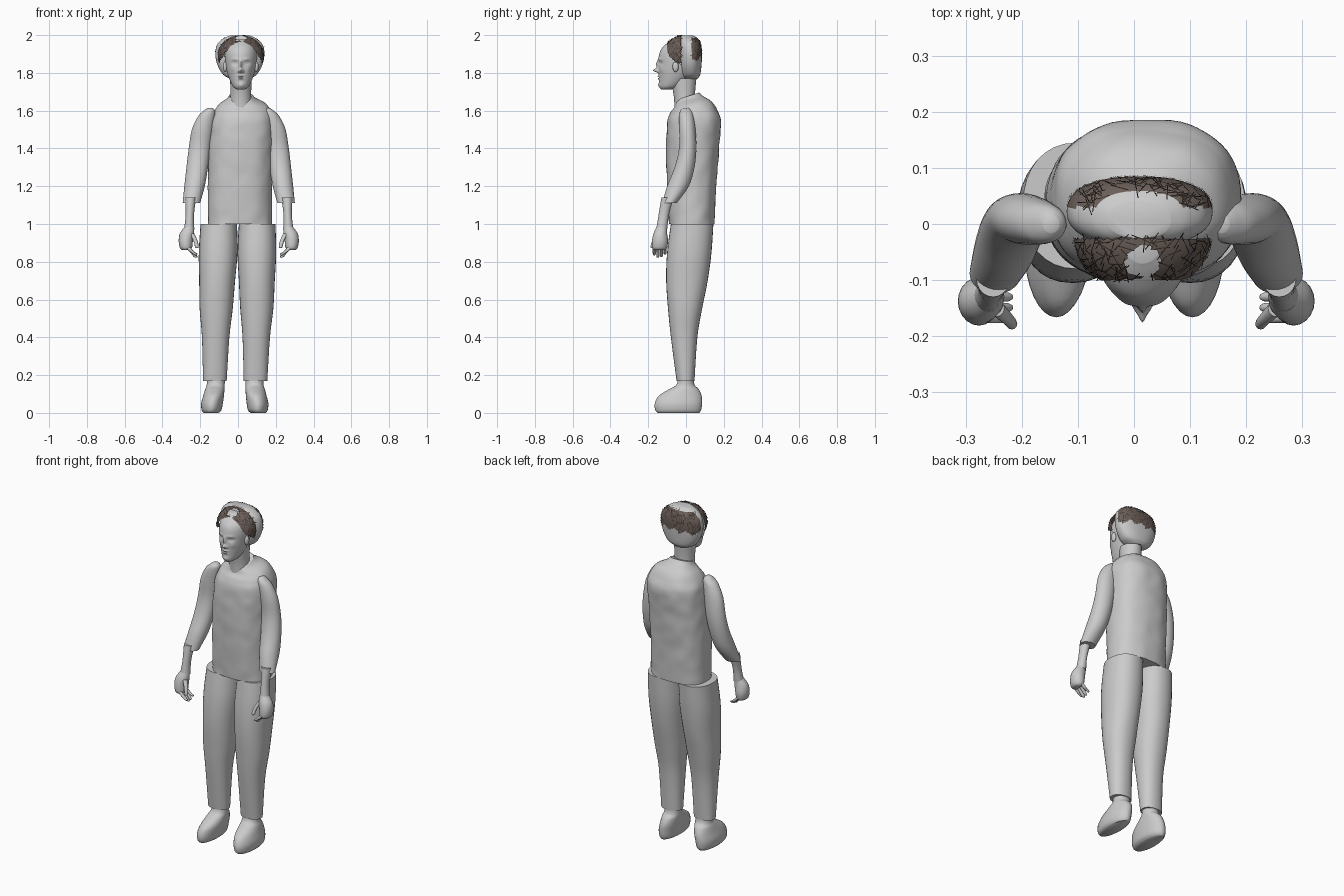
import bpy, bmesh, math, random
from mathutils import Vector, noise

random.seed(4)
if "Cube" in bpy.data.objects:
    bpy.data.objects.remove(bpy.data.objects["Cube"])


def material(name, colour):
    mat = bpy.data.materials.new(name)
    mat.use_nodes = True
    mat.diffuse_color = (*colour, 1)
    bsdf = next(n for n in mat.node_tree.nodes if n.type == "BSDF_PRINCIPLED")
    bsdf.inputs["Base Color"].default_value = (*colour, 1)
    bsdf.inputs["Roughness"].default_value = 0.7
    return mat


PLAIN = material("light grey", (0.6, 0.6, 0.6))
BROWN = material("dark brown", (0.15, 0.115, 0.1))
STRAND = material("near black brown", (0.04, 0.03, 0.025))


def finish(name, bm, mats, angle=50):
    bmesh.ops.recalc_face_normals(bm, faces=bm.faces)
    mesh = bpy.data.meshes.new(name)
    bm.to_mesh(mesh)
    bm.free()
    for mat in mats:
        mesh.materials.append(mat)
    mesh.polygons.foreach_set("use_smooth", [True] * len(mesh.polygons))
    mesh.set_sharp_from_angle(angle=math.radians(angle))
    obj = bpy.data.objects.new(name, mesh)
    bpy.context.collection.objects.link(obj)
    return obj


def spline(keys, steps):
    """Catmull-Rom interpolation through the key sections."""
    out = []
    for i in range(len(keys) - 1):
        a, b, c, d = (keys[min(max(i + k, 0), len(keys) - 1)] for k in (-1, 0, 1, 2))
        for s in range(steps):
            t = s / steps
            out.append([q + t / 2 * (r - p + t * (2 * p - 5 * q + 4 * r - w
                        + t * (3 * (q - r) + w - p)))
                        for p, q, r, w in zip(a, b, c, d)])
    return out + [list(keys[-1])]


def loft(name, keys, sides=32, steps=4, power=2.0, warp=None, mats=(PLAIN,)):
    """Skin horizontal sections given as (z, x min, x max, y front, y back)."""
    bm = bmesh.new()
    rings = []
    for z, x0, x1, y0, y1 in spline(keys, steps):
        ring = []
        for k in range(sides):
            c, s = (f(math.tau * k / sides) for f in (math.cos, math.sin))
            u = math.copysign(abs(c) ** (2 / power), c)
            v = math.copysign(abs(s) ** (2 / power), s)
            p = Vector(((x0 + x1 + (x1 - x0) * u) / 2, (y0 + y1 + (y1 - y0) * v) / 2, z))
            ring.append(bm.verts.new(warp(p) if warp else p))
        rings.append(ring)
    for low, high in zip(rings, rings[1:]):
        for k in range(sides):
            n = (k + 1) % sides
            bm.faces.new((low[k], low[n], high[n], high[k]))
    bm.faces.new(rings[0])
    bm.faces.new(rings[-1])
    return finish(name, bm, mats)


def pair(name, keys, axis, **options):
    """Build a limb part on both sides of a (possibly leaning) middle line."""
    for side, sign in (("left", 1), ("right", -1)):
        loft(f"{side}_{name}", keys,
             warp=lambda p, s=sign: Vector((axis(p.z) + s * p.x, p.y, p.z)), **options)


# Shirt: gently wrinkled, neckline lower at the front
def wrinkle(p):
    rise = max(0, p.z - 1.6) * 4 * (p.y - 0.02)
    bump = noise.noise(p * 16) * 0.004
    mid = Vector((0.01, 0.035, p.z))
    return p + (p - mid).normalized() * bump + Vector((0, 0, rise))


loft("shirt", [
    (1.0, -.16, .18, -.09, .15), (1.2, -.16, .18, -.1, .16),
    (1.4, -.155, .185, -.105, .175), (1.53, -.145, .19, -.1, .185),
    (1.585, -.13, .18, -.085, .175), (1.63, -.1, .15, -.06, .14),
    (1.66, -.06, .1, -.052, .09), (1.68, -.045, .08, -.045, .07),
], sides=64, steps=8, power=2.4, warp=wrinkle)

# Trousers and shoes lean slightly to one side
lean = lambda z: -0.018 * (1 - z)
pair("trouser_leg", [
    (.17, .045, .17, -.05, .045), (.4, .035, .18, -.08, .06),
    (.55, .02, .195, -.095, .085), (.7, .01, .2, -.105, .115),
    (.85, 0, .205, -.1, .135), (1.0, .005, .198, -.08, .145),
], lean, power=2.2)
pair("shoe", [
    (0, .085, .165, -.15, .07), (.015, .07, .175, -.163, .08),
    (.05, .063, .178, -.165, .085), (.09, .058, .168, -.145, .083),
    (.125, .056, .158, -.09, .068), (.15, .055, .15, -.05, .045),
    (.2, .055, .15, -.04, .04),
], lean)

# Arms
shift = lambda z: 0.004
pair("sleeve", [
    (1.11, .205, .297, -.125, -.05), (1.2, .18, .288, -.1, .015),
    (1.3, .163, .277, -.06, .045), (1.4, .15, .265, -.037, .055),
    (1.5, .135, .248, -.037, .05), (1.57, .125, .215, -.036, .04),
    (1.6, .126, .185, -.03, .03), (1.615, .138, .165, -.015, .015),
], shift)
pair("forearm", [
    (.97, .235, .29, -.158, -.1), (1.05, .237, .281, -.145, -.09),
    (1.14, .225, .285, -.13, -.065),
], shift, sides=20)
pair("palm", [
    (.862, .262, .3, -.17, -.11), (.875, .247, .312, -.18, -.1),
    (.91, .243, .318, -.18, -.095), (.95, .236, .312, -.172, -.1),
    (.985, .238, .287, -.156, -.103),
], shift, sides=20)

# Curled fingers and thumb
for i, drop in enumerate((0.012, 0, 0.004, 0.016)):
    y = -.168 + i * .019
    pair(f"finger_{i + 1}", [
        (.822 + drop, .222, .232, y - .004, y + .004),
        (.828 + drop, .22, .24, y - .008, y + .008),
        (.855, .238, .262, y - .009, y + .009),
        (.885, .265, .295, y - .009, y + .009),
    ], shift, sides=10)
pair("thumb", [
    (.872, .216, .226, -.184, -.174), (.88, .212, .232, -.188, -.168),
    (.91, .218, .24, -.18, -.158), (.95, .235, .262, -.165, -.135),
], shift, sides=12)

# Neck
MID = 0.015
loft("neck", [
    (1.58, MID - .06, MID + .06, -.06, .055), (1.68, MID - .055, MID + .055, -.065, .048),
    (1.77, MID - .057, MID + .057, -.085, .055),
])

# Head with modelled features: (offset from middle, z, width, height, push forward)
FEATURES = [
    (0, 1.813, .010, .010, .030), (0, 1.845, .008, .022, .013),
    (.013, 1.808, .006, .006, .008), (.032, 1.852, .015, .009, -.011),
    (.032, 1.852, .009, .005, .006), (.030, 1.872, .018, .006, .004),
    (0, 1.783, .018, .004, .007), (0, 1.769, .015, .004, .007),
    (0, 1.776, .022, .002, -.003), (0, 1.735, .018, .012, .006),
    (.042, 1.82, .014, .016, .004),
]


def sculpt(p):
    push = 0
    if p.y < -.03:
        for dx, z, w, h, amount in FEATURES:
            d = (abs(p.x - MID) - dx) / w
            push += amount * math.exp(-d * d - ((p.z - z) / h) ** 2)
    return p - Vector((0, push * min(1, (-.03 - p.y) / .06), 0))


HEAD = [(1.712, .02, -.13, -.08), (1.728, .042, -.14, -.03), (1.77, .062, -.143, .02),
        (1.82, .077, -.145, .055), (1.88, .085, -.145, .068), (1.925, .082, -.132, .066),
        (1.958, .066, -.1, .05), (1.978, .035, -.07, .02)]
loft("head", [(z, MID - w, MID + w, f, b) for z, w, f, b in HEAD],
     sides=112, steps=11, warp=sculpt)

# Ears
for side, sign in (("left", 1), ("right", -1)):
    bm = bmesh.new()
    bmesh.ops.create_uvsphere(bm, u_segments=16, v_segments=10, radius=1)
    for v in bm.verts:
        v.co = Vector((MID + sign * .082, -.055, 1.832)) + v.co * Vector((.012, .016, .028))
    finish(f"{side}_ear", bm, (PLAIN,))

# Back hair: pale, with a dark patch across the upper rear
HAIR = [(1.768, .05, -.02, .06), (1.79, .088, -.03, .075), (1.84, .118, -.038, .082),
        (1.9, .13, -.04, .085), (1.95, .12, -.04, .08), (1.98, .09, -.035, .065),
        (1.997, .055, -.025, .04)]
back_hair = loft("back_hair", [(z, .01 - w, .01 + w, f, b) for z, w, f, b in HAIR],
                 sides=64, steps=8, power=2.3, mats=(PLAIN, BROWN))
for face in back_hair.data.polygons:
    c = face.center
    if c.y > .03 and 1.875 + .01 * math.sin(c.x * 90) < c.z < 1.985:
        face.material_index = 1

# Front hair: dark arch around the forehead with a small open crown
bm = bmesh.new()
bmesh.ops.create_icosphere(bm, subdivisions=5, radius=1)
for v in bm.verts:
    v.co = Vector((MID, -.02, 1.89)) + v.co * Vector((.122, .105, .109))


def hidden(p):
    dx = p.x - MID
    crown = math.hypot(dx, p.y + .067) < .026
    return p.y > -.022 or p.z < 1.962 - 9 * dx * dx or crown


bmesh.ops.delete(bm, geom=[v for v in bm.verts if hidden(v.co)], context="VERTS")
front_hair = finish("front_hair", bm, (BROWN, BROWN))
for face in front_hair.data.polygons:
    face.material_index = 1

# Loose strands lying over the dark hair
bm = bmesh.new()
for source, count in ((front_hair, 150), (back_hair, 150)):
    dark = [f for f in source.data.polygons if f.material_index == 1]
    for face in random.choices(dark, k=count):
        n = face.normal.copy()
        if n.dot(face.center - Vector((MID, 0, 1.88))) < 0:
            n.negate()
        along = n.cross(Vector([random.uniform(-1, 1) for _ in range(3)])).normalized()
        reach = along * random.uniform(.008, .02)
        wide = n.cross(along) * .0009
        at = face.center + n * .002
        corners = (at - reach - wide, at - reach + wide, at + reach + wide, at + reach - wide)
        for p in corners:
            p.z = min(p.z, 2.0)
        bm.faces.new([bm.verts.new(p) for p in corners])
finish("hair_strands", bm, (STRAND,))
